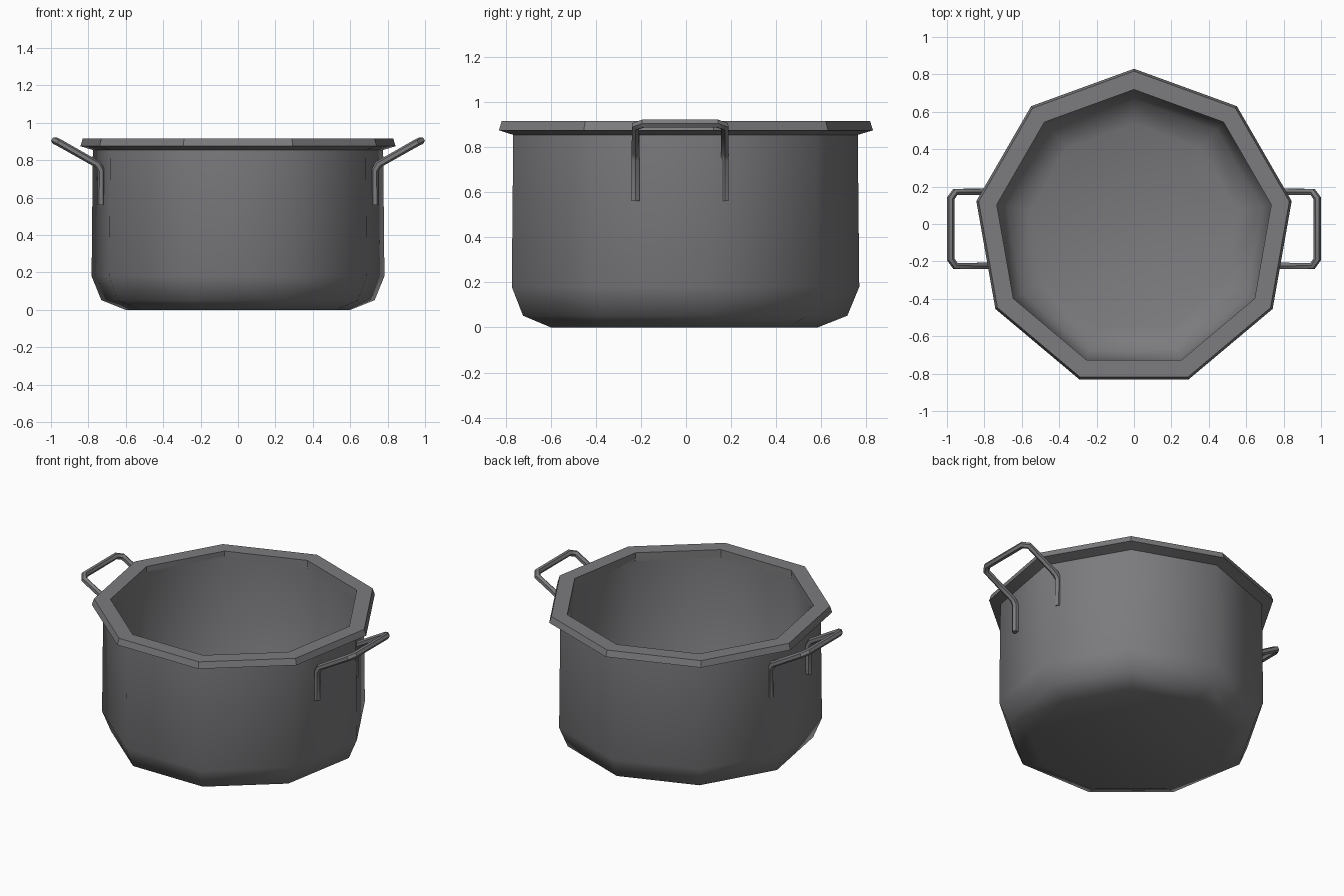
import bpy
import bmesh
from math import sin, cos, radians, tau

cube = bpy.data.objects.get("Cube")
if cube:
    bpy.data.objects.remove(cube, do_unlink=True)

SIDES = 9
CENTRE_Y = -0.026

# One dark metal for the whole pot
metal = bpy.data.materials.new("dark_grey_metal")
metal.use_nodes = True
grey = (0.2, 0.2, 0.21, 1)
metal.diffuse_color = grey
metal.node_tree.nodes["Principled BSDF"].inputs["Base Color"].default_value = grey


def select_only(obj):
    bpy.ops.object.select_all(action="DESELECT")
    obj.select_set(True)
    bpy.context.view_layer.objects.active = obj


def lathe(name, profile, close_ends=False):
    """Sweep (radius, height) points round the pot's axis, a corner at the back."""
    bm = bmesh.new()
    rings = []
    for radius, z in profile:
        rings.append([bm.verts.new((radius * sin(tau * i / SIDES),
                                    radius * cos(tau * i / SIDES) + CENTRE_Y, z))
                      for i in range(SIDES)])
    pairs = list(zip(rings, rings[1:]))
    if close_ends:
        bm.faces.new(rings[0])
        bm.faces.new(rings[-1])
    else:
        pairs.append((rings[-1], rings[0]))
    for a, b in pairs:
        for i in range(SIDES):
            j = (i + 1) % SIDES
            bm.faces.new((a[i], a[j], b[j], b[i]))
    bmesh.ops.recalc_face_normals(bm, faces=bm.faces)
    mesh = bpy.data.meshes.new(name)
    bm.to_mesh(mesh)
    bm.free()
    mesh.materials.append(metal)
    obj = bpy.data.objects.new(name, mesh)
    bpy.context.collection.objects.link(obj)
    return obj


# Body: outer wall up, then inner wall down to the floor
body = lathe("pot_body", [(0.61, 0), (0.742, 0.052), (0.795, 0.18), (0.788, 0.88),
                          (0.745, 0.88), (0.745, 0.2), (0.69, 0.08), (0.56, 0.03)],
             close_ends=True)
select_only(body)
bpy.ops.object.shade_smooth_by_angle(angle=radians(55))

# Rim: flat-sided band with a slanted underside
rim = lathe("rim", [(0.78, 0.852), (0.856, 0.875), (0.843, 0.915),
                    (0.745, 0.915), (0.745, 0.86)])
select_only(rim)
bpy.ops.object.shade_smooth_by_angle(angle=radians(30))


def handle(name, side):
    """Bent rod: two legs on the wall, leaning out to a crossbar."""
    half, cut = 0.198, 0.035
    arm = [(0.732, half, 0.56), (0.732, half, 0.745), (0.75, half, 0.777),
           (0.955, half, 0.893), (0.98, half - cut, 0.905)]
    path = arm + [(x, -y, z) for x, y, z in reversed(arm)]
    curve = bpy.data.curves.new(name, "CURVE")
    curve.dimensions = "3D"
    curve.bevel_depth = 0.02
    curve.bevel_resolution = 1
    curve.use_fill_caps = True
    spline = curve.splines.new("POLY")
    spline.points.add(len(path) - 1)
    for point, (x, y, z) in zip(spline.points, path):
        point.co = (x * side, y + CENTRE_Y, z, 1)
    curve.materials.append(metal)
    obj = bpy.data.objects.new(name, curve)
    bpy.context.collection.objects.link(obj)
    select_only(obj)
    bpy.ops.object.convert(target="MESH")
    bpy.ops.object.shade_smooth_by_angle(angle=radians(30))


handle("left_handle", 1)
handle("right_handle", -1)
